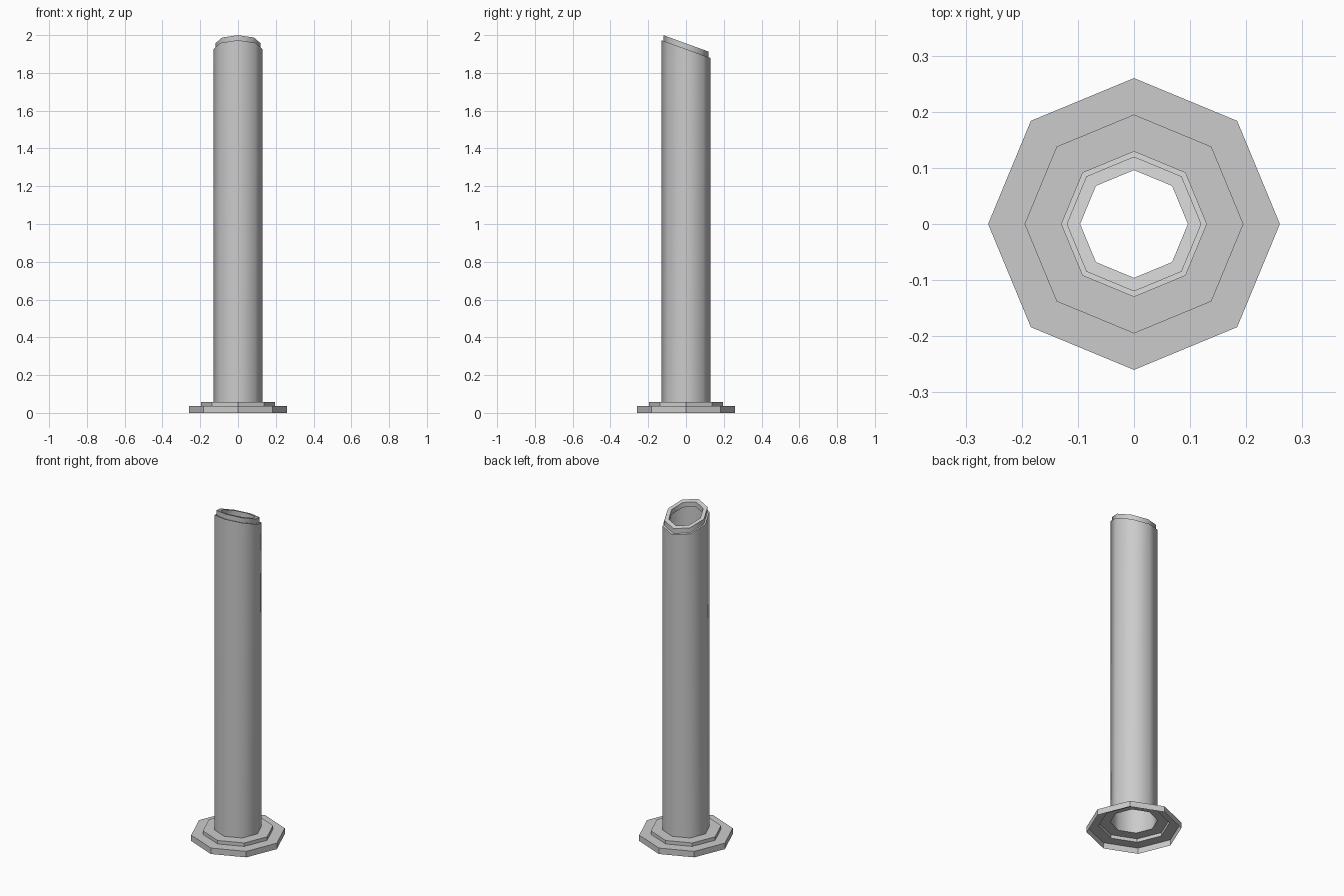
import bpy, bmesh, math

if "Cube" in bpy.data.objects:
    bpy.data.objects.remove(bpy.data.objects["Cube"])

SLOPE = math.tan(math.radians(20))  # slanted cut, high at the front


def shell(name, profile):
    """Open eight-sided shell from (radius, height, slanted) steps."""
    bm = bmesh.new()
    rings = []
    for r, z, slanted in profile:
        ring = []
        for i in range(8):
            a = math.pi / 4 * i
            x, y = r * math.cos(a), r * math.sin(a)
            ring.append(bm.verts.new((x, y, z - (SLOPE * y if slanted else 0))))
        rings.append(ring)
    for lo, hi in zip(rings, rings[1:]):
        for i in range(8):
            j = (i + 1) % 8
            bm.faces.new((lo[i], lo[j], hi[j], hi[i]))
    mesh = bpy.data.meshes.new(name)
    bm.to_mesh(mesh)
    bm.free()
    obj = bpy.data.objects.new(name, mesh)
    bpy.context.collection.objects.link(obj)
    bpy.ops.object.select_all(action='DESELECT')
    obj.select_set(True)
    bpy.context.view_layer.objects.active = obj
    bpy.ops.object.shade_smooth_by_angle(angle=math.radians(50))
    return obj


# Stepped foot, hollow underneath
foot = shell("foot_flange", [(0.26, 0, False), (0.26, 0.036, False),
                             (0.195, 0.036, False), (0.195, 0.057, False),
                             (0.13, 0.057, False)])
for p in foot.data.polygons:
    p.use_smooth = False

# Tube with slanted top, recessed rim and short inner lip
shell("pipe", [(0.13, 0.057, False), (0.13, 1.926, True), (0.12, 1.926, True),
               (0.12, 1.956, True), (0.096, 1.956, True), (0.096, 1.926, True)])
